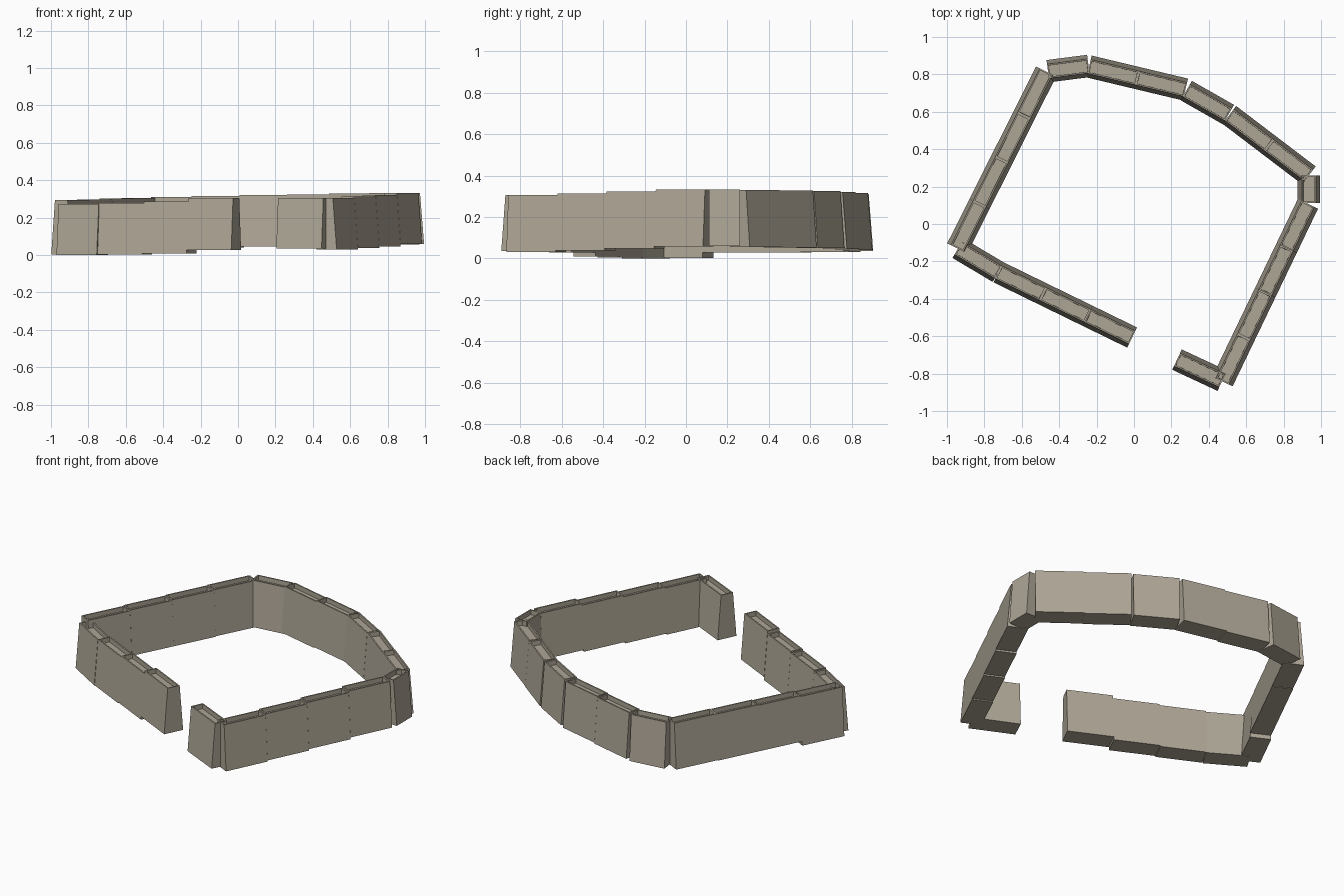
import bpy
import bmesh
from mathutils import Vector

cube = bpy.data.objects.get("Cube")
if cube:
    bpy.data.objects.remove(cube, do_unlink=True)

# One stone colour for every wall block
stone = bpy.data.materials.new("warm_grey_stone")
stone.use_nodes = True
stone.diffuse_color = (0.42, 0.38, 0.305, 1)
stone.node_tree.nodes["Principled BSDF"].inputs["Base Color"].default_value = stone.diffuse_color

BASE = 0.06      # half width at the foot
CROWN = 0.038    # half width at the top
RIM = 0.011      # parapet thickness
DEPTH = 0.028    # depth of the walkway trough


def wall_block(name, start, end, bottom, top):
    """Battered wall block with a sunken walkway along its top."""
    a, b = Vector((*start, 0)), Vector((*end, 0))
    side = (b - a).normalized().cross(Vector((0, 0, 1)))
    bm = bmesh.new()
    rings = []
    for half, z in ((BASE, bottom), (CROWN, top)):
        rings.append([bm.verts.new(p + side * s * half + Vector((0, 0, z)))
                      for p, s in ((a, 1), (b, 1), (b, -1), (a, -1))])
    low, high = rings
    bm.faces.new(low[::-1])
    crown = bm.faces.new(high)
    for i in range(4):
        j = (i + 1) % 4
        bm.faces.new((low[i], low[j], high[j], high[i]))
    bmesh.ops.recalc_face_normals(bm, faces=bm.faces[:])
    # rim, then drop the walkway floor with vertical parapet sides
    bmesh.ops.inset_region(bm, faces=[crown], thickness=RIM)
    bmesh.ops.inset_region(bm, faces=[crown], thickness=0.0005)
    bmesh.ops.translate(bm, verts=crown.verts[:], vec=(0, 0, -DEPTH))
    mesh = bpy.data.meshes.new(name)
    bm.to_mesh(mesh)
    bm.free()
    mesh.materials.append(stone)
    bpy.context.collection.objects.link(bpy.data.objects.new(name, mesh))


def wall_run(name, start, end, levels):
    """Straight run of equal blocks, each with its own foot and top level."""
    a, b = Vector(start), Vector(end)
    n = len(levels)
    for i, (bottom, top) in enumerate(levels):
        wall_block(f"{name}_{i + 1}", a.lerp(b, i / n), a.lerp(b, (i + 1) / n), bottom, top)


# Front wall, left of the gateway in plan
wall_run("front_corner_wall", (-0.94, -0.13), (-0.725, -0.258), [(0, 0.273)])
wall_run("front_wall", (-0.725, -0.258), (-0.01, -0.607),
         [(0.003, 0.279), (0.009, 0.286), (0.028, 0.304)])
# Short wall on the other side of the gateway
wall_run("gate_stub_wall", (0.23, -0.725), (0.472, -0.838), [(0.035, 0.305)])
# Long wall on the -x side
wall_run("right_wall", (-0.945, -0.13), (-0.47, 0.815),
         [(0.002, 0.293), (0.028, 0.298), (0.028, 0.302), (0.031, 0.305)])
# Bent back wall
wall_run("back_corner_wall", (-0.46, 0.817), (-0.243, 0.845), [(0.035, 0.31)])
wall_run("back_wall", (-0.24, 0.842), (0.275, 0.719), [(0.04, 0.315), (0.046, 0.321)])
wall_run("back_bend_wall", (0.28, 0.713), (0.505, 0.585), [(0.05, 0.325)])
wall_run("back_slant_wall", (0.51, 0.583), (0.935, 0.26), [(0.053, 0.328), (0.056, 0.331)])
# Small corner block and the long wall on the +x side
wall_run("side_corner_wall", (0.935, 0.26), (0.935, 0.112), [(0.06, 0.333)])
wall_run("left_wall", (0.93, 0.108), (0.473, -0.842),
         [(0.058, 0.332), (0.047, 0.322), (0.038, 0.313), (0.031, 0.306)])
